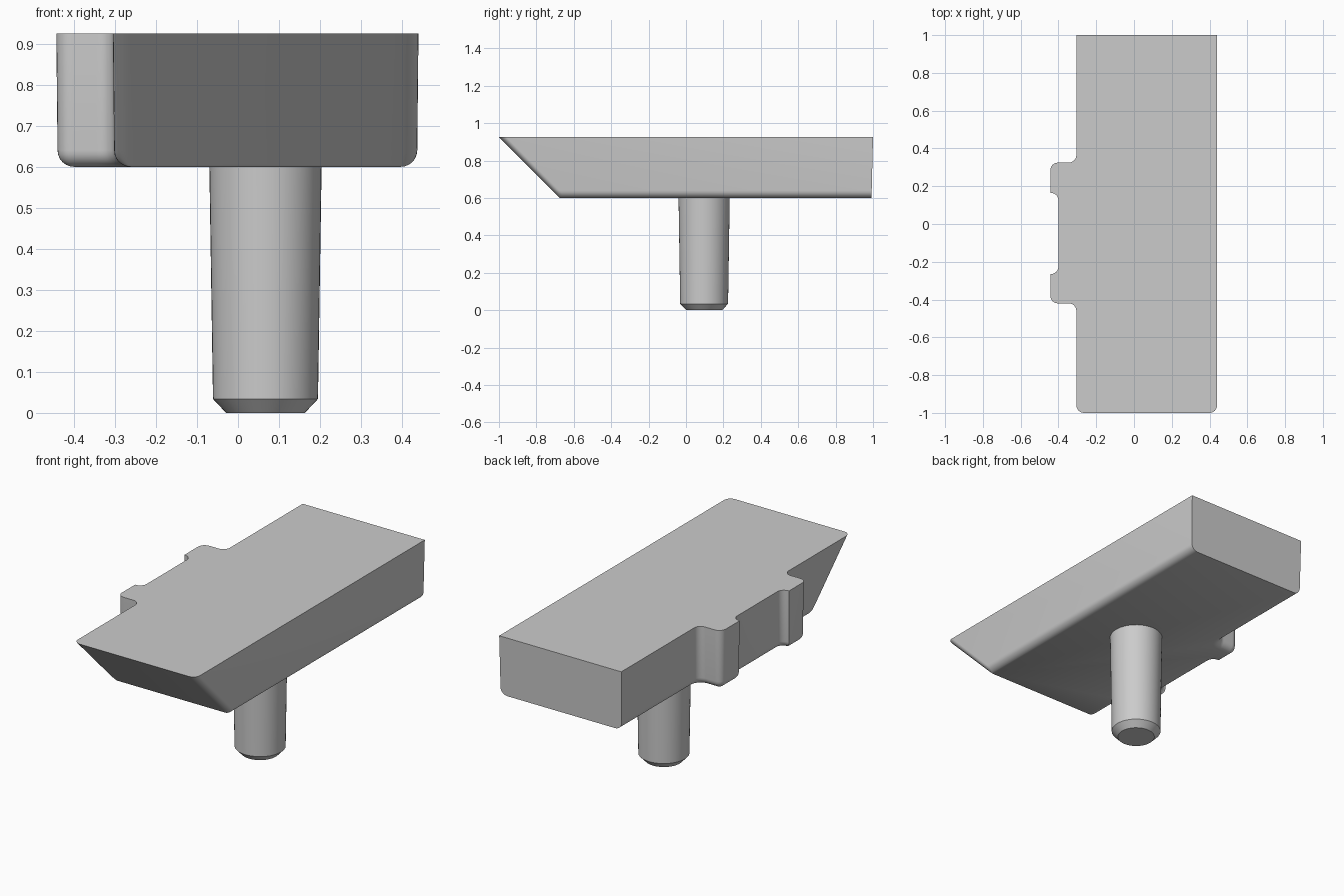
import bpy, bmesh
from math import sin, cos, pi
from mathutils import Vector

cube = bpy.data.objects.get("Cube")
if cube:
    bpy.data.objects.remove(cube, do_unlink=True)

TOP, BOTTOM, R, STEPS = 0.925, 0.6, 0.04, 6

# One plain grey for the whole model
grey = bpy.data.materials.new("plain grey")
grey.use_nodes = True
colour = (0.6, 0.6, 0.6, 1)
grey.diffuse_color = colour
grey.node_tree.nodes["Principled BSDF"].inputs["Base Color"].default_value = colour


def finish(name, bm):
    bmesh.ops.remove_doubles(bm, verts=bm.verts, dist=0.0005)
    bmesh.ops.recalc_face_normals(bm, faces=bm.faces)
    mesh = bpy.data.meshes.new(name)
    bm.to_mesh(mesh)
    bm.free()
    mesh.materials.append(grey)
    obj = bpy.data.objects.new(name, mesh)
    bpy.context.collection.objects.link(obj)
    bpy.ops.object.select_all(action="DESELECT")
    obj.select_set(True)
    bpy.context.view_layer.objects.active = obj
    bpy.ops.object.shade_smooth_by_angle(angle=pi / 6)


def loft(bm, rings):
    loops = [[bm.verts.new(p) for p in ring] for ring in rings]
    n = len(loops[0])
    for a, b in zip(loops, loops[1:]):
        for i in range(n):
            j = (i + 1) % n
            bm.faces.new((a[i], a[j], b[j], b[i]))
    bm.faces.new(loops[0])
    bm.faces.new(loops[-1])


# Plan corners, counter-clockwise: x, y, radius, radius change per unit of inset
corners = [
    (-0.305, -1, R, -1), (0.44, -1, R, -1), (0.44, 1, 0, 0), (-0.305, 1, 0, 0),
    (-0.305, 0.325, R, 1), (-0.443, 0.325, R, -1),
    (-0.443, 0.165, 0, 0), (-0.4, 0.165, R, 0),
    (-0.4, -0.265, R, 0), (-0.443, -0.265, 0, 0),
    (-0.443, -0.42, R, -1), (-0.305, -0.42, R, 1),
]


def outline(z, inset):
    """Rounded plan outline at height z; the front slopes at 45 degrees."""
    count = len(corners)
    pts = [Vector((c[0], c[1], z)) for c in corners]
    dirs = [(pts[(i + 1) % count] - pts[i]).normalized() for i in range(count)]
    shift = [inset] * count
    shift[0] = TOP - z              # sloping front
    shift[2] = (TOP - z) * 0.025    # slight draft at the back
    ring = []
    for i, (x, y, radius, change) in enumerate(corners):
        a, b = dirs[i - 1], dirs[i]
        p = pts[i].copy()
        for d, s in ((a, shift[i - 1]), (b, shift[i])):
            p += Vector((-d.y, d.x, 0)) * s
        r = max(radius + change * inset, 0)
        centre = p - a * r + b * r
        for k in range(STEPS + 1):
            t = k / STEPS * pi / 2
            ring.append(centre - b * r * cos(t) + a * r * sin(t))
    return ring


# Block with side tab, sloped front and rounded lower edges
DRAFT = 0.003
rings = [outline(TOP, 0)]
for k in range(STEPS + 1):
    t = k / STEPS * pi / 2
    rings.append(outline(BOTTOM + R * (1 - sin(t)), DRAFT + R * (1 - cos(t))))
bm = bmesh.new()
loft(bm, rings)
finish("block", bm)

# Tapered pin with a chamfered tip
SIDES = 48
bm = bmesh.new()
loft(bm, [[(0.067 + r * cos(2 * pi * i / SIDES), 0.097 + r * sin(2 * pi * i / SIDES), z)
           for i in range(SIDES)]
          for z, r in ((0, 0.096), (0.034, 0.128), (BOTTOM + 0.01, 0.137))])
finish("pin", bm)
